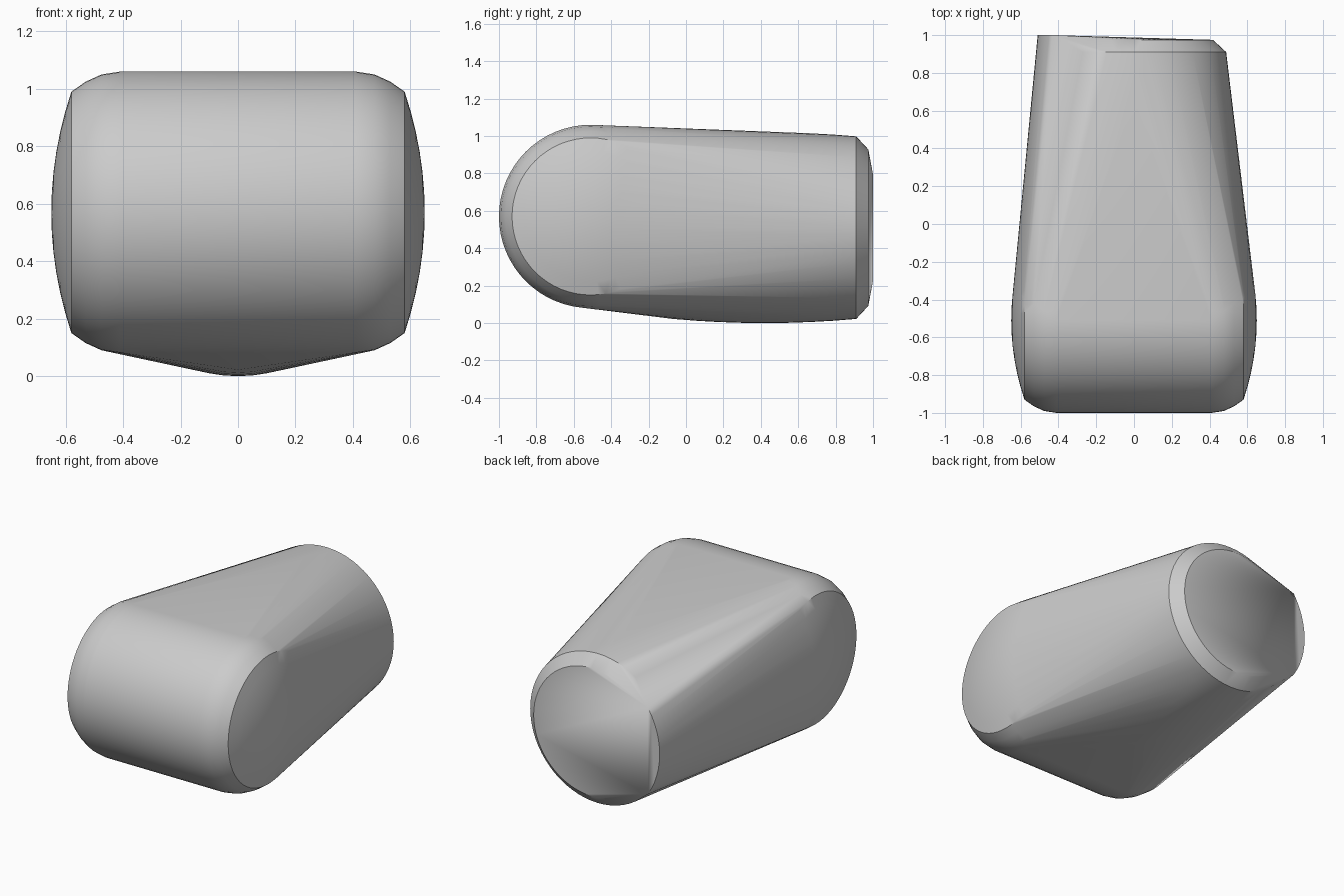
import bpy, bmesh, math

cube = bpy.data.objects.get("Cube")
if cube:
    bpy.data.objects.remove(cube, do_unlink=True)

SEG = 64
FRONT_Y, FRONT_Z = -0.51, 0.57   # centre of the crosswise barrel
BACK_Z = 0.51                    # height of the lengthwise barrel axis

grey = bpy.data.materials.new("plain_grey")
grey.use_nodes = True
colour = (0.6, 0.6, 0.6, 1)
grey.diffuse_color = colour
grey.node_tree.nodes["Principled BSDF"].inputs["Base Color"].default_value = colour

bm = bmesh.new()


def ring(place, radius, keep=lambda c, s: True):
    """Add a circle of points; place maps two circle offsets to a position."""
    for i in range(SEG):
        a = 2 * math.pi * i / SEG
        c, s = radius * math.cos(a), radius * math.sin(a)
        if keep(c, s):
            bm.verts.new(place(c, s))


def cross_ring(x, radius):
    ring(lambda c, s: (x, FRONT_Y + c, FRONT_Z + s), radius)


def long_ring(y, radius, keep=lambda c, s: True):
    ring(lambda c, s: (c, y, BACK_Z + s), radius, keep)


# Crosswise front barrel: rounded shoulders and shallow domed ends
shoulder = [(0.41, 0.49), (0.475, 0.48), (0.53, 0.455), (0.58, 0.42)]
for side in (-1, 1):
    for x, r in shoulder:
        cross_ring(side * x, r)
    for k in range(1, 6):
        t = 1 - k / 6
        cross_ring(side * (0.65 - 0.07 * t * t), 0.42 * t)
    bm.verts.new((side * 0.65, FRONT_Y, FRONT_Z))

# Lengthwise barrel, slightly swollen in the middle
for k in range(9):
    t = k / 4 - 1
    long_ring(0.42 + 0.49 * t, 0.488 + 0.022 * (1 - t * t))

# Bevelled rear rim, and the wider unbevelled edge on one side
long_ring(0.975, 0.418)
long_ring(1.0, 0.51, lambda c, s: c < 0 and abs(s) < 0.285)

# Wrap the barrels in one tight skin
hull = bmesh.ops.convex_hull(bm, input=bm.verts[:], use_existing_faces=False)
inside = {g for g in hull["geom_interior"] + hull["geom_unused"]
          if isinstance(g, bmesh.types.BMVert) and g.is_valid}
bmesh.ops.delete(bm, geom=list(inside), context='VERTS')
bmesh.ops.dissolve_limit(bm, angle_limit=math.radians(0.5),
                         verts=bm.verts[:], edges=bm.edges[:])
bmesh.ops.recalc_face_normals(bm, faces=bm.faces[:])

mesh = bpy.data.meshes.new("rounded_body")
bm.to_mesh(mesh)
bm.free()
mesh.materials.append(grey)
body = bpy.data.objects.new("rounded_body", mesh)
bpy.context.collection.objects.link(body)

bpy.ops.object.select_all(action='DESELECT')
body.select_set(True)
bpy.context.view_layer.objects.active = body
bpy.ops.object.shade_smooth_by_angle(angle=math.radians(32))
